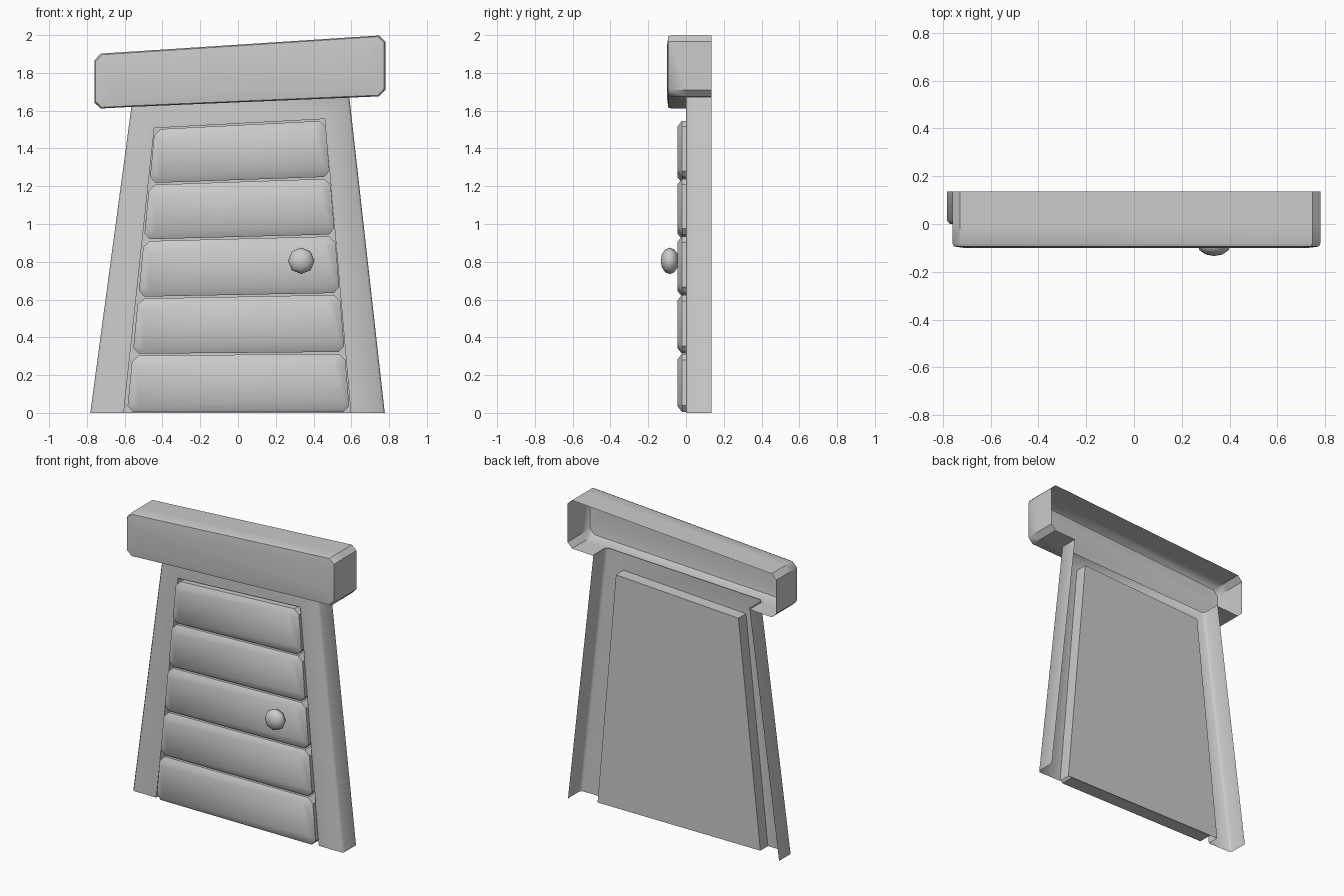
import bpy, math
from mathutils import Vector

if "Cube" in bpy.data.objects:
    bpy.data.objects.remove(bpy.data.objects["Cube"])


def make(name, verts, faces, angle=40):
    me = bpy.data.meshes.new(name)
    me.from_pydata(verts, [], faces)
    ob = bpy.data.objects.new(name, me)
    bpy.context.collection.objects.link(ob)
    bpy.ops.object.select_all(action='DESELECT')
    ob.select_set(True)
    bpy.context.view_layer.objects.active = ob
    bpy.ops.object.shade_smooth_by_angle(angle=math.radians(angle))
    return ob


def chamfer(corners, c):
    pts, n = [], len(corners)
    for i in range(n):
        p = Vector(corners[i])
        for q in (corners[i - 1], corners[(i + 1) % n]):
            pts.append(p + (Vector(q) - p).normalized() * c)
    return pts


def inset(pts, d):
    c = sum(pts, Vector((0, 0))) / len(pts)
    return [Vector((p.x - math.copysign(d, p.x - c.x),
                    p.y - math.copysign(d, p.y - c.y))) for p in pts]


def shell(name, rings, skip=()):
    """Open-backed shell: rings of (outline, y), front one capped."""
    n = len(rings[0][0])
    verts = [(p.x, y, p.y) for pts, y in rings for p in pts]
    faces = [tuple(range(n))]
    for r in range(len(rings) - 1):
        for i in range(n):
            if (r, i) not in skip:
                j, a, b = (i + 1) % n, r * n, r * n + n
                faces.append((a + j, a + i, b + i, b + j))
    return make(name, verts, faces)


# Lintel: hollow crooked beam, underside cut away behind the frame
out = chamfer([(-0.76, 1.61), (0.78, 1.677), (0.78, 2.0), (-0.76, 1.9)], 0.033)
out[2:2] = [Vector((-0.565, 1.62)), Vector((0.59, 1.669))]
shell("lintel", [(inset(out, 0.05), -0.1), (inset(out, 0.006), -0.094),
                 (out, -0.08), (out, 0.0), (out, 0.135)], skip={(3, 2)})

# Door frame: posts, header, and recessed back panel
outer = [(-0.782, 0), (-0.563, 1.63), (0.589, 1.675), (0.777, 0)]
inner = [(-0.605, 0), (-0.443, 1.508), (0.461, 1.556), (0.597, 0)]
edge = [(x - math.copysign(0.012, x), z) for x, z in outer]
rows = [(outer, 0.135), (outer, 0.014), (edge, 0.0), (inner, 0.0), (inner, 0.08)]
verts = [(x, y, z) for pts, y in rows for x, z in pts]
faces = []
for r in range(4):
    for i in range(3):
        if i == 1 and r < 2:
            continue
        a, b = r * 4 + i, r * 4 + 4 + i
        faces.append((a, b, b + 1, a + 1))
faces.append((16, 19, 18, 17))
make("door_frame", verts, faces, 50)

# Five planks, leaning progressively with the door
left = [0.008, 0.308, 0.61, 0.914, 1.212, 1.506]
right = [0.008, 0.318, 0.63, 0.94, 1.245, 1.552]


def lx(z): return -0.588 + z * 0.098


def rx(z): return 0.592 - z * 0.084


for k in range(5):
    g = 0.005
    l0, l1, r0, r1 = left[k] + g, left[k + 1] - g, right[k] + g, right[k + 1] - g
    if k == 0:
        l0 = r0 = 0.006
    o = chamfer([(lx(l0), l0), (rx(r0), r0), (rx(r1), r1), (lx(l1), l1)], 0.032)
    shell(f"plank_{k + 1}", [(inset(o, 0.028), -0.044), (o, -0.022), (o, 0.08)])

# Faceted round knob
bpy.ops.mesh.primitive_uv_sphere_add(segments=8, ring_count=6, radius=1,
                                     location=(0.335, -0.086, 0.805),
                                     rotation=(math.pi / 2, 0, 0))
knob = bpy.context.object
knob.name = "knob"
knob.scale = (0.07, 0.07, 0.048)
bpy.ops.object.shade_smooth_by_angle(angle=math.radians(60))
